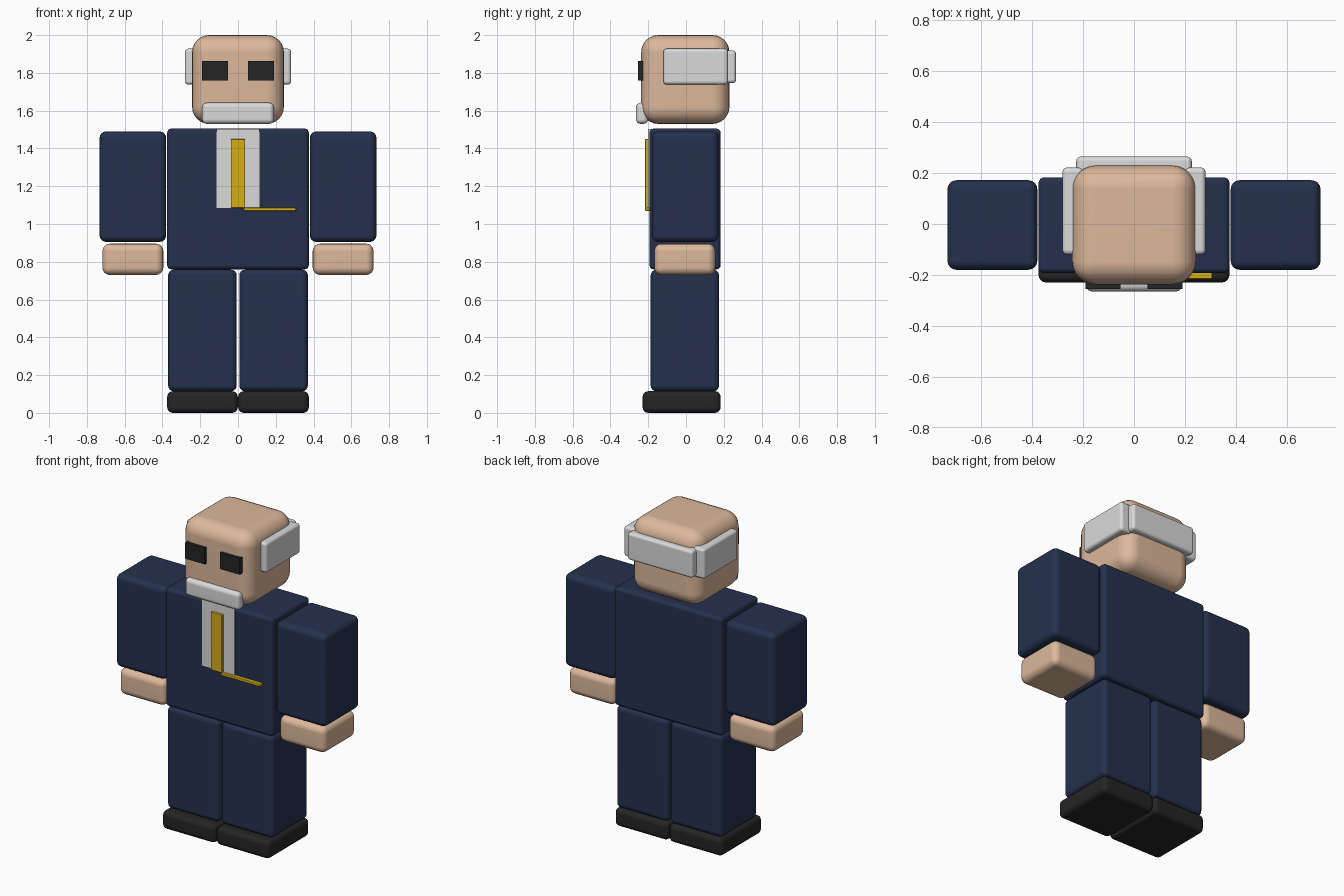
import bpy
import bmesh
from mathutils import Vector

cube = bpy.data.objects.get("Cube")
if cube:
    bpy.data.objects.remove(cube, do_unlink=True)


def material(name, rgb):
    mat = bpy.data.materials.new(name)
    mat.use_nodes = True
    mat.diffuse_color = (*rgb, 1)
    shader = mat.node_tree.nodes["Principled BSDF"]
    shader.inputs["Base Color"].default_value = (*rgb, 1)
    shader.inputs["Roughness"].default_value = 0.6
    return mat


skin = material("skin", (0.72, 0.48, 0.33))
navy = material("navy cloth", (0.018, 0.03, 0.075))
black = material("black", (0.018, 0.018, 0.018))
white = material("off white", (0.7, 0.7, 0.7))
gold = material("gold", (0.67, 0.42, 0.01))


def box(name, mat, x, y, z, radius=0.0, segments=4):
    """Rounded block given by its (low, high) extent on each axis."""
    low, high = (Vector(c) for c in zip(x, y, z))
    bm = bmesh.new()
    bmesh.ops.create_cube(bm, size=1)
    bmesh.ops.scale(bm, vec=high - low, verts=bm.verts)
    if radius:
        bmesh.ops.bevel(bm, geom=bm.edges[:], offset=radius, segments=segments,
                        profile=0.5, affect='EDGES')
        for face in bm.faces:
            face.smooth = True
    mesh = bpy.data.meshes.new(name)
    bm.to_mesh(mesh)
    bm.free()
    mesh.materials.append(mat)
    obj = bpy.data.objects.new(name, mesh)
    obj.location = (low + high) / 2
    bpy.context.collection.objects.link(obj)
    if radius:
        # Keep the broad faces flat while the rounded edges stay smooth
        mod = obj.modifiers.new("Weighted normals", 'WEIGHTED_NORMAL')
        mod.keep_sharp = True
    return obj


def pair(name, mat, x, y, z, radius=0.0):
    """Matching blocks on the left (+x) and right (-x)."""
    box("left_" + name, mat, x, y, z, radius)
    box("right_" + name, mat, (-x[1], -x[0]), y, z, radius)


# Head, eyes, moustache and the band of hair round the back
box("head", skin, (-0.243, 0.243), (-0.237, 0.23), (1.53, 2.0), 0.09, 6)
pair("eye", black, (0.053, 0.19), (-0.255, -0.225), (1.76, 1.862))
box("moustache", white, (-0.19, 0.19), (-0.265, -0.2), (1.53, 1.642), 0.025)
pair("side_hair", white, (0.2, 0.281), (-0.12, 0.222), (1.738, 1.928), 0.018)
box("back_hair", white, (-0.227, 0.227), (0.185, 0.265), (1.746, 1.918), 0.018)

# Jacket with shirt panel, tie and watch chain
box("torso", navy, (-0.375, 0.375), (-0.193, 0.183), (0.76, 1.505), 0.022)
box("shirt_panel", white, (-0.115, 0.115), (-0.2, -0.16), (1.085, 1.503))
box("tie", gold, (-0.038, 0.038), (-0.216, -0.195), (1.085, 1.45), 0.004)
box("watch_chain", gold, (0.03, 0.307), (-0.216, -0.19), (1.069, 1.087), 0.004)

# Limbs
pair("arm", navy, (0.38, 0.733), (-0.18, 0.172), (0.905, 1.49), 0.035)
pair("hand", skin, (0.395, 0.718), (-0.168, 0.155), (0.73, 0.896), 0.04)
pair("leg", navy, (0.007, 0.37), (-0.187, 0.175), (0.115, 0.758), 0.03)
pair("shoe", black, (0.001, 0.375), (-0.23, 0.183), (0.0, 0.115), 0.03)
